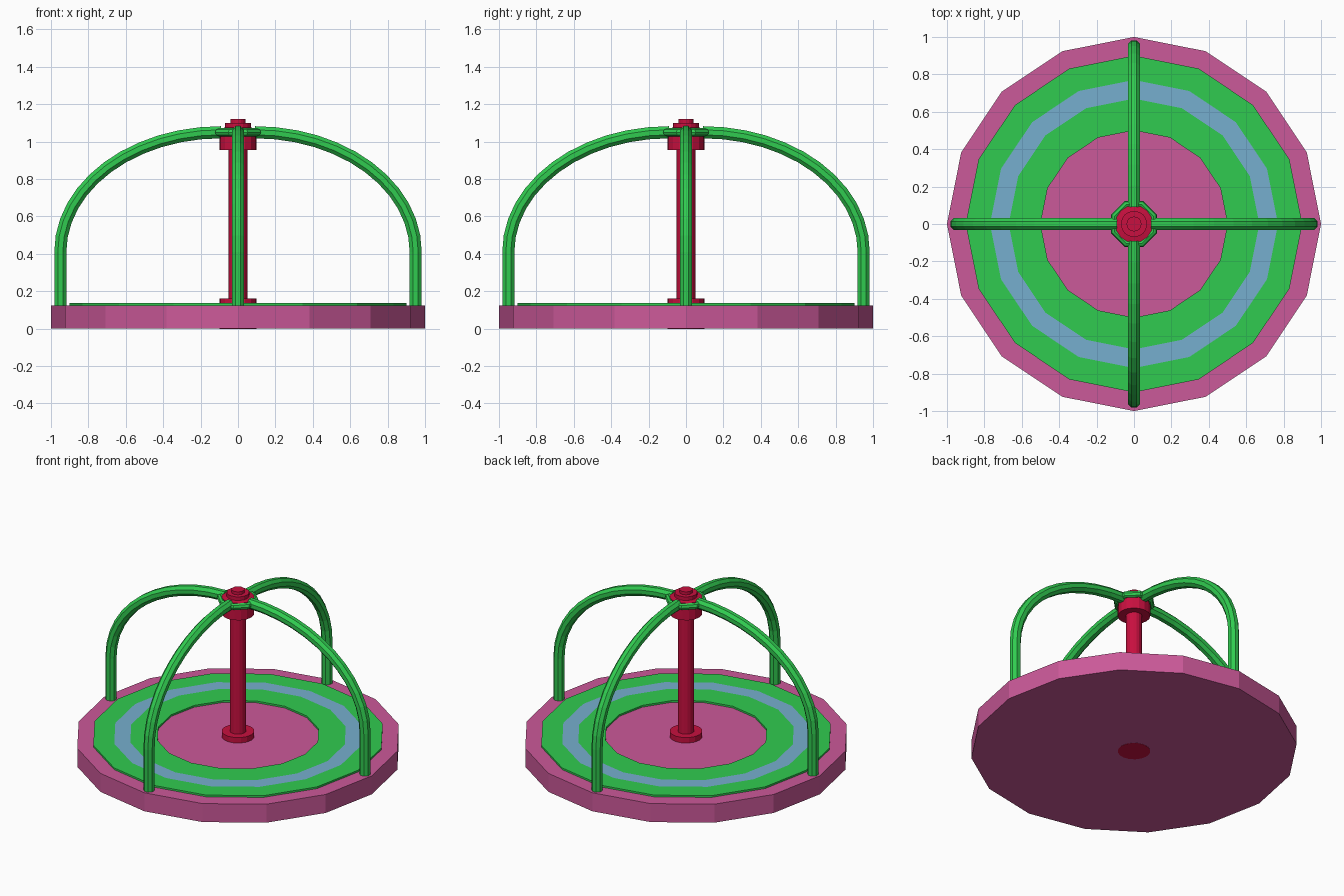
import bpy, bmesh
from math import sin, cos, pi
from mathutils import Vector

if "Cube" in bpy.data.objects:
    bpy.data.objects.remove(bpy.data.objects["Cube"])


def material(name, rgb):
    m = bpy.data.materials.new(name)
    m.diffuse_color = (*rgb, 1)
    m.use_nodes = True
    m.node_tree.nodes["Principled BSDF"].inputs["Base Color"].default_value = m.diffuse_color
    return m


PINK = material("pink", (0.60, 0.10, 0.32))
GREEN = material("green", (0.03, 0.60, 0.08))
BLUE = material("blue", (0.18, 0.43, 0.62))
RED = material("red", (0.58, 0.005, 0.05))


def finish(name, bm, mats):
    bmesh.ops.recalc_face_normals(bm, faces=bm.faces)
    me = bpy.data.meshes.new(name)
    bm.to_mesh(me)
    bm.free()
    for m in mats:
        me.materials.append(m)
    ob = bpy.data.objects.new(name, me)
    bpy.context.collection.objects.link(ob)
    return ob


def bridge(bm, loops, closed=False, caps=True, slots=None):
    """Skin a list of equal-length vertex loops."""
    n = len(loops[0])
    pairs = list(zip(loops, loops[1:] + loops[:1]))
    for k, (a, b) in enumerate(pairs if closed else pairs[:-1]):
        for i in range(n):
            j = (i + 1) % n
            f = bm.faces.new((a[i], a[j], b[j], b[i]))
            f.material_index = slots[k] if slots else 0
    if caps and not closed:
        bm.faces.new(loops[0])
        bm.faces.new(loops[-1])


def lathe(name, profile, sides, mats, closed=False, slots=None, turn=0.0):
    bm = bmesh.new()
    loops = [[bm.verts.new((r * cos(turn + 2 * pi * i / sides),
                            r * sin(turn + 2 * pi * i / sides), z))
              for i in range(sides)] for r, z in profile]
    bridge(bm, loops, closed, slots=slots)
    return finish(name, bm, mats)


def arch(name, angle, radius=0.035, sides=8, steps=12):
    """Tube in a vertical plane: straight leg, then quarter ellipse to the hub."""
    pts = [Vector((0.95, 0, 0.12))]
    for k in range(steps + 1):
        t = pi / 2 * k / steps
        pts.append(Vector((0.09 + 0.86 * cos(t), 0, 0.41 + 0.64 * sin(t))))
    bm = bmesh.new()
    loops = []
    for i, p in enumerate(pts):
        d = (pts[min(i + 1, len(pts) - 1)] - pts[max(i - 1, 0)]).normalized()
        if i == 1:
            d = Vector((0, 0, 1))
        side = Vector((0, 1, 0))
        out = side.cross(d)
        loops.append([bm.verts.new(p + radius * (cos(a) * side + sin(a) * out))
                      for a in (2 * pi * (s + 0.5) / sides for s in range(sides))])
    bridge(bm, loops)
    ob = finish(name, bm, [GREEN])
    ob.rotation_euler.z = angle
    return ob


# Round deck
lathe("platform", [(1, 0), (1, 0.125)], 16, [PINK])

# Raised tread ring with a blue stripe
lathe("tread_ring",
      [(0.9, 0.12), (0.9, 0.137), (0.77, 0.137), (0.67, 0.137), (0.5, 0.137), (0.5, 0.12)],
      16, [GREEN, BLUE], closed=True, slots=[0, 0, 1, 0, 0, 0])

# Centre post with base flange, collar and stepped cap
lathe("centre_post",
      [(0.1, -0.001), (0.1, 0.162), (0.05, 0.162), (0.05, 0.955), (0.1, 0.955),
       (0.1, 1.07), (0.07, 1.075), (0.07, 1.1), (0.04, 1.1), (0.04, 1.12)],
      16, [RED])

# Hub ring joining the arches
lathe("hub_ring",
      [(0.112 + 0.02 * cos(pi / 4 * k), 1.05 + 0.022 * sin(pi / 4 * k)) for k in range(8)],
      8, [GREEN], closed=True, turn=pi / 8)

# Four arched handrails
for k in range(4):
    arch(f"handrail_{k + 1}", k * pi / 2)
